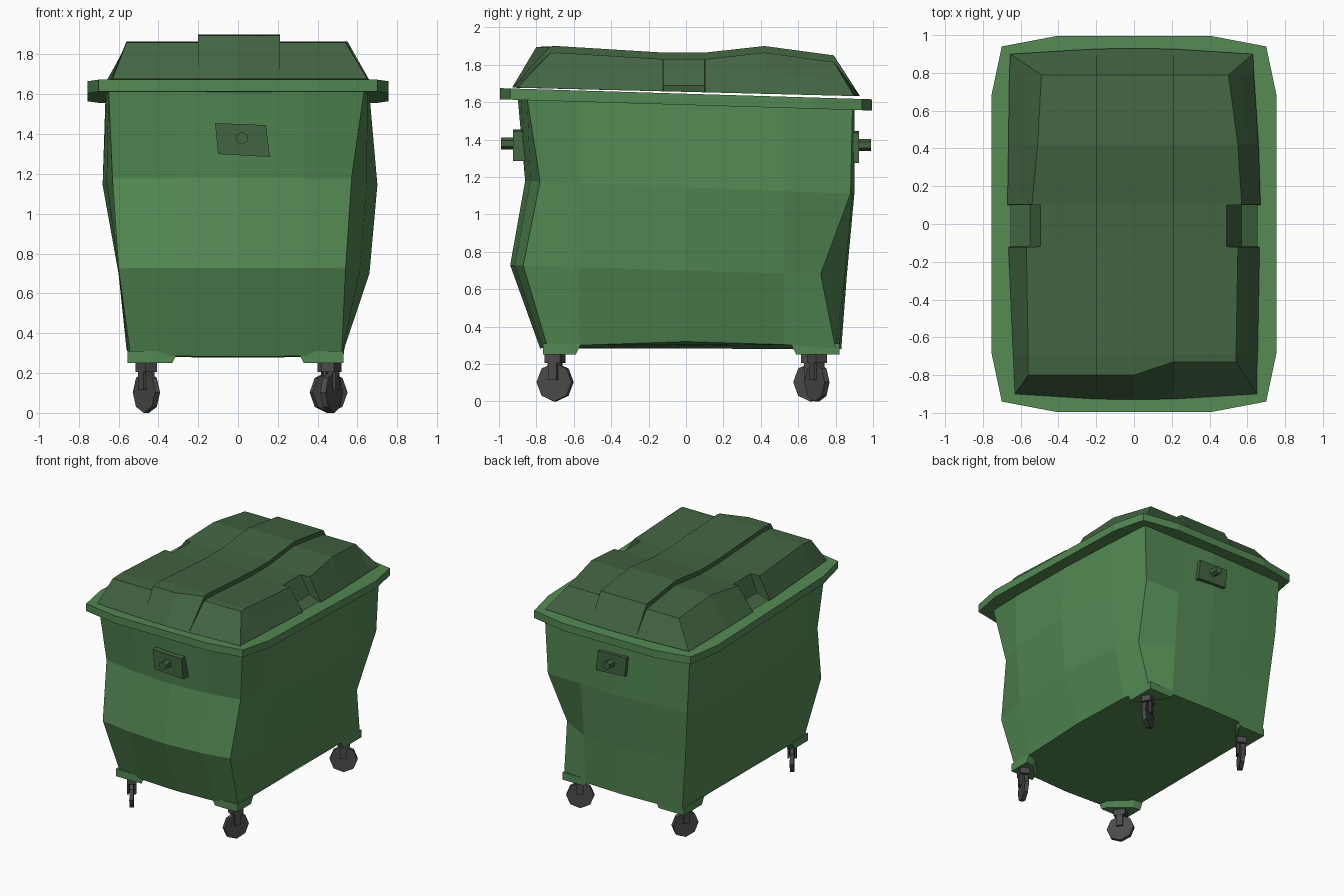
import bpy, bmesh
from math import radians, pi
from mathutils import Matrix, Vector

if "Cube" in bpy.data.objects:
    bpy.data.objects.remove(bpy.data.objects["Cube"])


def material(name, r, g, b):
    m = bpy.data.materials.new(name)
    m.use_nodes = True
    m.diffuse_color = (r, g, b, 1)
    m.node_tree.nodes["Principled BSDF"].inputs["Base Color"].default_value = (r, g, b, 1)
    return m


GREEN = material("body green", 0.087, 0.25, 0.087)
DARK = material("lid dark green", 0.054, 0.127, 0.054)
GREY = material("wheel grey", 0.07, 0.07, 0.072)


def finish(name, bm, mat):
    bmesh.ops.remove_doubles(bm, verts=bm.verts, dist=0.0005)
    bmesh.ops.recalc_face_normals(bm, faces=bm.faces)
    mesh = bpy.data.meshes.new(name)
    bm.to_mesh(mesh)
    bm.free()
    mesh.materials.append(mat)
    obj = bpy.data.objects.new(name, mesh)
    bpy.context.collection.objects.link(obj)
    return obj


def loft(name, rings, mat):
    """Join closed rings of points and cap both ends."""
    bm = bmesh.new()
    vs = [[bm.verts.new(p) for p in ring] for ring in rings]
    n = len(vs[0])
    for a, b in zip(vs, vs[1:]):
        for i in range(n):
            j = (i + 1) % n
            bm.faces.new((a[i], a[j], b[j], b[i]))
    bm.faces.new(vs[0])
    bm.faces.new(vs[-1])
    return finish(name, bm, mat)


def add_cylinder(bm, r, depth, sides, matrix):
    bmesh.ops.create_cone(bm, cap_ends=True, segments=sides, radius1=r,
                          radius2=r, depth=depth, matrix=matrix)


def add_box(bm, size, matrix):
    bmesh.ops.create_cube(bm, size=1, matrix=matrix @ Matrix.Diagonal((*size, 1)))


# Body: four dented rings from floor to rim
def body_ring(z0, slope, curve, fc, fk, fl, fr, sl, sr, bkl, bkr, bc, bl, br):
    fm = fc * 0.65 + fk * 0.35
    pts = [(0, -fc), (0.33, -fm), (fr, -fk), (sr * 0.6 + fr * 0.4, -0.57),
           (sr, 0), (sr * 0.6 + br * 0.4, 0.52), (br, bkr),
           (0.32, bc - 0.01), (0, bc), (-0.32, bc - 0.01),
           (-bl, bkl), (-sl * 0.6 - bl * 0.4, 0.52), (-sl, 0),
           (-sl * 0.6 - fl * 0.4, -0.57), (-fl, -fk), (-0.33, -fm)]
    return [(x, y, z0 - slope * y - curve * y * y) for x, y in pts]


loft("bin_body", [
    body_ring(0.32, 0, 0.06, 0.78, 0.74, 0.54, 0.52, 0.56, 0.53, 0.82, 0.80, 0.83, 0.54, 0.53),
    body_ring(0.70, 0.03, 0, 0.94, 0.87, 0.60, 0.54, 0.60, 0.66, 0.84, 0.72, 0.86, 0.58, 0.56),
    body_ring(1.145, 0.04, 0, 0.86, 0.78, 0.63, 0.57, 0.68, 0.70, 0.87, 0.88, 0.90, 0.62, 0.62),
    body_ring(1.60, 0.03, 0, 0.90, 0.85, 0.65, 0.635, 0.665, 0.66, 0.88, 0.89, 0.90, 0.65, 0.64),
], GREEN)

# Rim: tilted flat collar with clipped corners
quarter = [(0.755, 0.68), (0.70, 0.94), (0.41, 0.995)]
outline = (quarter + [(-x, y) for x, y in reversed(quarter)]
           + [(-x, -y) for x, y in quarter] + [(x, -y) for x, y in reversed(quarter)])
loft("rim", [[(x, y, z - 0.03 * y) for x, y in outline] for z in (1.585, 1.645)], GREEN)


# Lid: cross-sections from front to back with a raised centre panel
def lid_row(y, xl, xr, tl, tr, zt=None, skew=0, notch=False):
    zb = 1.655 - 0.025 * y
    end = zt is None
    zt = zb if end else zt
    rise = 0 if end else 0.035
    zm = 1.69 if notch else (zb + zt) / 2
    ml, mr = (0.55, 0.57) if notch else ((xl + tl) / 2, (xr + tr) / 2)
    prof = [(-xl, zb), (-ml, zm), (-tl, zt), (-0.2, zt), (-0.2, zt + rise), (0, zt + rise),
            (0.21, zt + rise), (0.21, zt), (tr, zt), (mr, zm), (xr, zb)]
    row = []
    for i, (x, z) in enumerate(prof):
        bow = 0.03 * (1 - min(1, (x / 0.63) ** 2)) * (1 if y > 0 else -1) if end else 0
        row.append((x, y + bow + (skew if 6 <= i <= 8 else 0), z))
    return row


rows = [
    lid_row(-0.90, 0.63, 0.65, 0.63, 0.65),
    lid_row(-0.80, 0.635, 0.65, 0.56, 0.54, 1.86, 0.07),
    lid_row(-0.69, 0.64, 0.655, 0.56, 0.54, 1.865),
    lid_row(-0.122, 0.665, 0.665, 0.57, 0.55, 1.83),
    lid_row(-0.12, 0.655, 0.655, 0.495, 0.49, 1.83, notch=True),
    lid_row(0.10, 0.655, 0.655, 0.495, 0.49, 1.83, notch=True),
    lid_row(0.102, 0.67, 0.67, 0.54, 0.57, 1.83),
    lid_row(0.42, 0.665, 0.66, 0.51, 0.55, 1.865),
    lid_row(0.79, 0.66, 0.635, 0.49, 0.50, 1.815),
    lid_row(0.90, 0.655, 0.63, 0.655, 0.63),
]
bm = bmesh.new()
vs = [[bm.verts.new(p) for p in row] for row in rows]
for a, b in zip(vs, vs[1:]):
    for i in range(len(a) - 1):
        bm.faces.new((a[i], a[i + 1], b[i + 1], b[i]))
bm.faces.new(vs[0] + [r[-1] for r in vs[1:-1]] + vs[-1][::-1] + [r[0] for r in vs[-2:0:-1]])
finish("lid", bm, DARK)

# Lifting mounts: skewed plate with a hexagonal peg, front and back
plate = [(-0.115, 1.455), (0.14, 1.445), (0.16, 1.285), (-0.10, 1.30)]
for side, sy, drop in (("front", -1, 0), ("back", 1, 0.01)):
    loft(side + "_mount_plate",
         [[(x, sy * y, z - drop) for x, z in plate] for y in (0.85, 0.925)], DARK)
    bm = bmesh.new()
    add_cylinder(bm, 0.032, 0.10, 6,
                 Matrix.Translation((0.02, sy * 0.94, 1.38 - drop)) @ Matrix.Rotation(pi / 2, 4, "X"))
    finish(side + "_mount_peg", bm, DARK)

# Corner feet and swivel casters
casters = [("front_left", 0.47, -0.70, -25), ("back_left", 0.455, 0.70, -58),
           ("back_right", -0.46, 0.67, -30), ("front_right", -0.46, -0.70, 33)]
for name, x, y, yaw in casters:
    sx, sy = (1 if x > 0 else -1), (1 if y > 0 else -1)
    cx, cy = (0.53 if sx > 0 else 0.555), (0.765 if sy < 0 else 0.82)
    pad = [(cx, cy), (0.30, cy), (0.32, cy - 0.07), (cx - 0.07, 0.57), (cx, 0.56)]
    low = [(cx, cy), (0.33, cy), (0.35, cy - 0.05), (cx - 0.06, 0.60), (cx, 0.59)]
    loft(name + "_foot", [[(sx * px, sy * py, z) for px, py in ring]
                          for ring, z in ((low, 0.25), (pad, 0.31))], GREEN)

    turn = Matrix.Translation((x, y, 0)) @ Matrix.Rotation(radians(yaw), 4, "Z")
    bm = bmesh.new()
    add_cylinder(bm, 0.103, 0.03, 8,
                 turn @ Matrix.Translation((0, 0, 0.103)) @ Matrix.Rotation(pi / 2, 4, "Y"))
    finish(name + "_wheel", bm, GREY)

    bm = bmesh.new()
    add_box(bm, (0.07, 0.09, 0.06), turn @ Matrix.Translation((0, 0, 0.235)))
    for s in (-1, 1):
        add_box(bm, (0.015, 0.05, 0.11), turn @ Matrix.Translation((s * 0.026, 0, 0.17)))
    finish(name + "_fork", bm, GREY)
